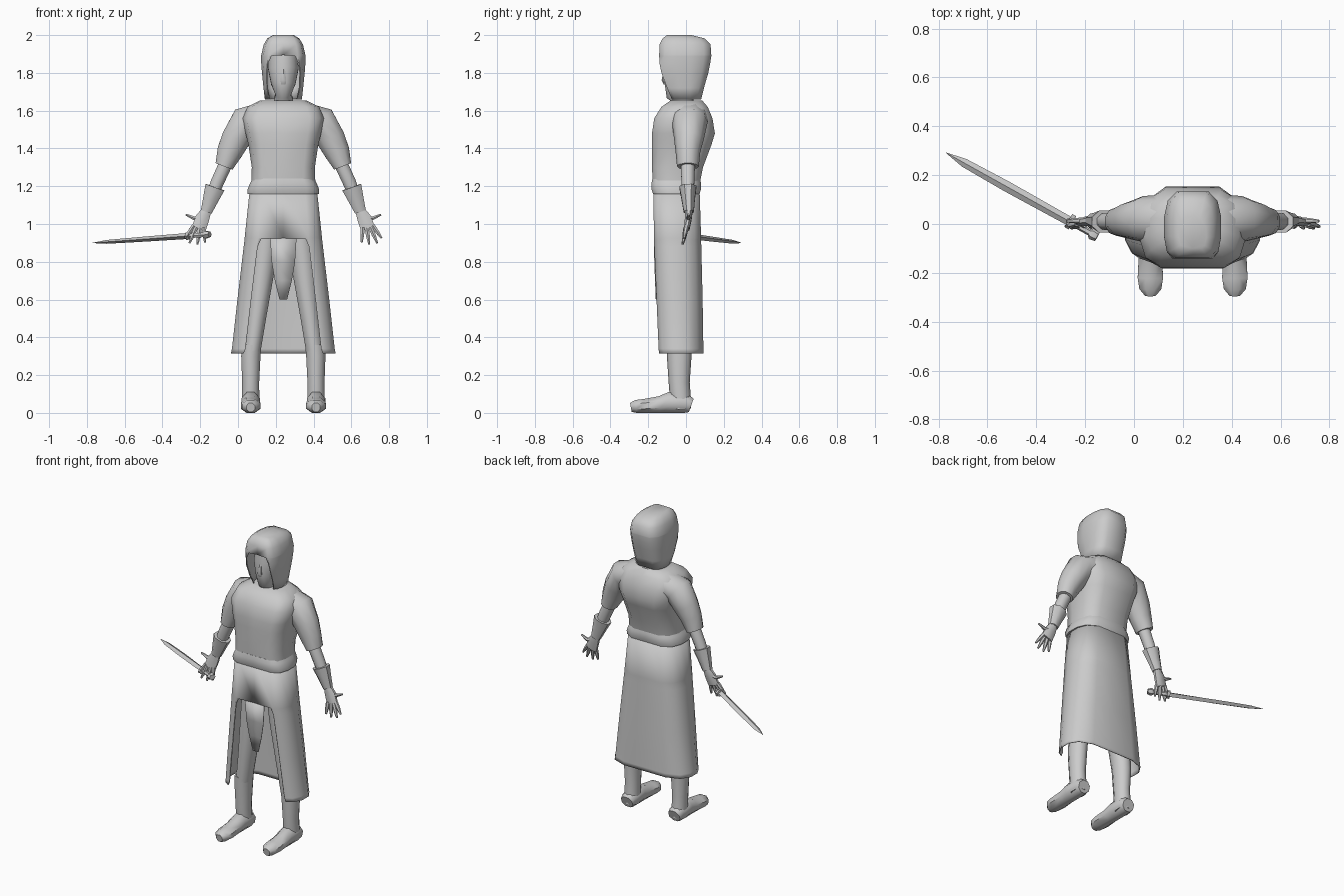
import bpy, bmesh, math
from mathutils import Vector

CX = 0.24  # the figure stands off centre; all parts are modelled about local x = 0
grey = bpy.data.materials.new("plain grey")
grey.diffuse_color = (0.6, 0.6, 0.6, 1)


def finish(name, bm, mirror=False, thick=0):
    bmesh.ops.recalc_face_normals(bm, faces=bm.faces[:])
    me = bpy.data.meshes.new(name)
    bm.to_mesh(me)
    bm.free()
    me.materials.append(grey)
    ob = bpy.data.objects.new(name, me)
    ob.location.x = CX
    bpy.context.collection.objects.link(ob)
    if mirror:
        ob.modifiers.new("mirror", "MIRROR").use_mirror_merge = False
    if thick:
        ob.modifiers.new("thickness", "SOLIDIFY").thickness = thick
    return ob


def tube(name, pts, n=8, phase=0.5, mirror=False):
    """Loft along a path; each point is x, y, z, half width, half depth."""
    bm = bmesh.new()
    cs = [Vector(p[:3]) for p in pts]
    k = 1 / math.cos(math.pi / n) if phase else 1
    rings = []
    for i, p in enumerate(pts):
        t = (cs[min(i + 1, len(cs) - 1)] - cs[max(i - 1, 0)]).normalized()
        ref = Vector((0, 0, 1)) if abs(t.y) > 0.8 else Vector((0, 1, 0))
        b = (ref - t * ref.dot(t)).normalized()
        a = t.cross(b)
        ring = []
        for j in range(n):
            g = 2 * math.pi * (j + phase) / n
            ring.append(bm.verts.new(cs[i] + a * (p[3] * k * math.cos(g)) + b * (p[4] * k * math.sin(g))))
        rings.append(ring)
    for r, s in zip(rings, rings[1:]):
        for j in range(n):
            bm.faces.new((r[j], r[(j + 1) % n], s[(j + 1) % n], s[j]))
    bm.faces.new(rings[0])
    bm.faces.new(rings[-1])
    return finish(name, bm, mirror)


def wrap(name, rows, caps=(), thick=0):
    """Garment wrapped round the body; row = z, front gap, half width, front y, back y."""
    bm = bmesh.new()
    rings = []
    for z, w, h, f, k in rows:
        d = k - f
        half = [(w, f), (max(0.65 * h, w + .005), f), (max(0.9 * h, w + .01), f + .1 * d),
                (h, f + .33 * d), (h, f + .62 * d), (.87 * h, f + .86 * d), (.55 * h, k), (0, k)]
        loop = half + [(-x, y) for x, y in half[-2::-1]]
        rings.append([bm.verts.new((x, y, z)) for x, y in loop])
    for r, s in zip(rings, rings[1:]):
        for j in range(len(r) - 1):
            bm.faces.new((r[j], r[j + 1], s[j + 1], s[j]))
    bmesh.ops.remove_doubles(bm, verts=bm.verts[:], dist=1e-5)
    for z in caps:
        edges = [e for e in bm.edges if e.is_boundary and all(abs(v.co.z - z) < 1e-4 for v in e.verts)]
        bmesh.ops.edgeloop_fill(bm, edges=edges)
    return finish(name, bm, thick=thick)


# Head inside the hood
tube("head", [(0, -.01, 1.60, .05, .055), (0, -.015, 1.665, .05, .055), (0, -.05, 1.685, .04, .055),
              (0, -.043, 1.74, .064, .072), (0, -.03, 1.82, .08, .085), (0, -.02, 1.91, .075, .085)], 12)
tube("nose", [(0, -.108, 1.82, .009, .008), (0, -.113, 1.76, .015, .014), (0, -.108, 1.74, .012, .008)], 6)
wrap("hood", [(1.66, .07, .098, -.075, .08), (1.72, .082, .105, -.10, .095), (1.80, .085, .113, -.13, .118),
              (1.85, .08, .117, -.14, .128), (1.89, .062, .117, -.142, .134), (1.894, 0, .117, -.142, .134),
              (1.95, 0, .104, -.14, .13), (1.982, 0, .085, -.125, .10), (2.0, 0, .055, -.10, .03)],
     caps=(2.0,), thick=.005)

# Tunic
wrap("tunic", [(1.20, 0, .17, -.175, .07), (1.30, 0, .167, -.18, .09), (1.42, 0, .185, -.18, .135),
               (1.48, 0, .20, -.18, .153), (1.56, 0, .215, -.168, .14), (1.62, 0, .19, -.13, .115),
               (1.655, 0, .12, -.08, .085)], caps=(1.20, 1.655))
wrap("tunic_hem", [(1.16, 0, .19, -.175, .072), (1.185, 0, .189, -.183, .08), (1.215, 0, .177, -.183, .08),
                   (1.24, 0, .163, -.178, .074)], caps=(1.16, 1.24))

# Arms
tube("sleeve", [(.12, .02, 1.56, .08, .095), (.2, .02, 1.54, .085, .09), (.252, .015, 1.45, .076, .075),
                (.285, .01, 1.38, .067, .062), (.314, .01, 1.305, .048, .055)], 10, mirror=True)
tube("forearm", [(.295, .01, 1.34, .036, .038), (.35, .01, 1.22, .035, .034), (.405, .015, 1.08, .025, .022)],
     mirror=True)
tube("bracer", [(.362, .01, 1.195, .053, .045), (.385, .012, 1.13, .041, .035), (.408, .015, 1.065, .03, .027)],
     mirror=True)

# Hands with spread fingers
tube("palm", [(.405, .016, 1.075, .025, .02), (.428, .012, 1.03, .037, .018), (.448, .005, .975, .038, .014)],
     mirror=True)
fingers = [((.475, .003, .99), (.52, -.01, .925)), ((.462, 0, .98), (.497, -.017, .899)),
           ((.442, 0, .975), (.455, -.018, .892)), ((.42, 0, .98), (.415, -.015, .903)),
           ((.43, .015, 1.035), (.517, .012, 1.05))]
for i, (a, b) in enumerate(fingers):
    m = [(p + q) / 2 for p, q in zip(a, b)]
    if i == 4:
        m[2] -= .012
    tube("thumb" if i == 4 else "finger_%d" % (i + 1),
         [(*a, .011, .012), (*m, .01, .01), (*b, .005, .005)], 6, mirror=True)

# Sword held across the figure's right hand
start, tip = Vector((-.39, -.052, .945)), Vector((-1.01, .292, .9))


def along(t, ra, rb):
    return (*start.lerp(tip, t), ra, rb)


tube("sword_blade", [along(.17, .016, .019), along(.6, .013, .022), along(.88, .01, .018), along(1, .001, .001)],
     4, phase=0)
tube("sword_handle", [along(0, .012, .012), along(.2, .012, .012)], 6)
tube("sword_pommel", [along(0, .014, .018), along(.035, .02, .022), along(.05, .014, .014)], 6)
tube("sword_guard", [along(.165, .02, .027), along(.19, .02, .027)], 6)

# Long skirt, open at the front either side of a tongue
wrap("skirt", [(1.18, 0, .178, -.172, .072), (.925, 0, .205, -.17, .08), (.92, .118, .205, -.17, .08),
               (.88, .136, .21, -.168, .081), (.60, .17, .243, -.156, .088), (.34, .2, .272, -.145, .092),
               (.315, .21, .277, -.143, .092)], thick=.005)
bm = bmesh.new()
pairs = [[bm.verts.new((s * x, y, z)) for s in (-1, 1)] for x, y, z in
         [(.07, -.17, .927), (.062, -.168, .80), (.045, -.164, .70), (.02, -.16, .60)]]
for p, q in zip(pairs, pairs[1:]):
    bm.faces.new((p[0], p[1], q[1], q[0]))
finish("skirt_tongue", bm, thick=.005)

# Legs and boots
tube("leg", [(.085, -.04, 1.0, .075, .08), (.105, -.04, .8, .066, .078), (.142, -.04, .5, .05, .066),
             (.165, -.04, .33, .045, .058)], 10, mirror=True)
tube("boot_shaft", [(.168, -.037, .36, .052, .064), (.172, -.036, .3, .051, .062), (.173, -.036, .16, .045, .053),
                    (.173, -.03, .08, .046, .053), (.173, -.025, .02, .045, .05)], 10, mirror=True)
tube("boot_foot", [(.173, .028, .04, .04, .038), (.173, .0, .05, .048, .05), (.173, -.09, .055, .049, .055),
                   (.173, -.14, .044, .048, .044), (.173, -.22, .037, .052, .037), (.173, -.265, .034, .045, .034),
                   (.173, -.292, .029, .022, .024)], 8, mirror=True)

# Smooth shading with hard edges kept
for ob in bpy.data.objects:
    ob.select_set(True)
    bpy.context.view_layer.objects.active = ob
bpy.ops.object.shade_smooth_by_angle(angle=math.radians(48))
